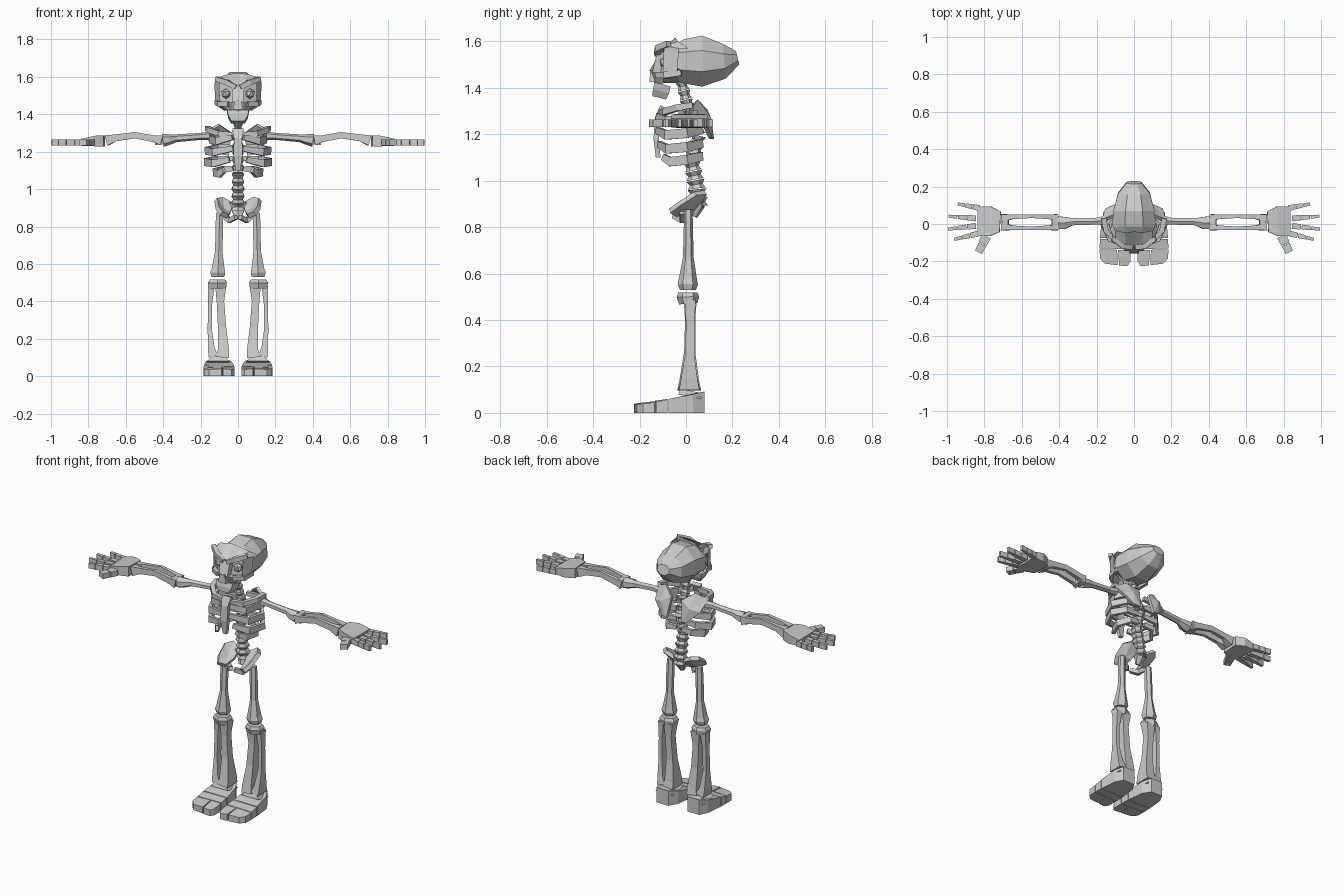
import bpy, bmesh, math
from mathutils import Vector

bone = bpy.data.materials.new("bone_grey")
bone.diffuse_color = (0.6, 0.6, 0.6, 1)


def finish(name, bm, mirror=False, merge=False, thick=0):
    bmesh.ops.recalc_face_normals(bm, faces=bm.faces)
    me = bpy.data.meshes.new(name)
    bm.to_mesh(me)
    bm.free()
    me.materials.append(bone)
    ob = bpy.data.objects.new(name, me)
    bpy.context.collection.objects.link(ob)
    if thick:
        s = ob.modifiers.new("thickness", "SOLIDIFY")
        s.thickness, s.offset = thick, 0
    if mirror:
        m = ob.modifiers.new("mirror", "MIRROR")
        m.use_mirror_merge = merge
    return ob


def tube(name, path, sides=4, mirror=True):
    """Skin rings (x, y, z, half width, half depth) along a path."""
    pts = [Vector(p[:3]) for p in path]
    span = pts[-1] - pts[0]
    upright = abs(span.z) > max(abs(span.x), abs(span.y))
    hint = Vector((0, 1, 0)) if upright else Vector((0, 0, 1))
    k = 1 / math.cos(math.pi / sides)
    bm, rings = bmesh.new(), []
    for i, p in enumerate(path):
        t = (pts[min(i + 1, len(pts) - 1)] - pts[max(i - 1, 0)]).normalized()
        side = t.cross(hint).normalized()
        up = side.cross(t)
        ring = []
        for j in range(sides):
            a = 2 * math.pi * (j + 0.5) / sides
            ring.append(bm.verts.new(pts[i] + side * p[3] * k * math.cos(a)
                                     + up * p[4] * k * math.sin(a)))
        rings.append(ring)
    for r, s in zip(rings, rings[1:]):
        for j in range(sides):
            n = (j + 1) % sides
            bm.faces.new((r[j], r[n], s[n], s[j]))
    bm.faces.new(rings[0])
    bm.faces.new(rings[-1])
    return finish(name, bm, mirror)


def plate(name, outline, centre, thick):
    """Fan of flat faces around a centre point, thickened and mirrored."""
    bm = bmesh.new()
    c = bm.verts.new(centre)
    vs = [bm.verts.new(p) for p in outline]
    for a, b in zip(vs, vs[1:] + vs[:1]):
        bm.faces.new((c, a, b))
    return finish(name, bm, True, thick=thick)


def prism(name, outline, z0, tops):
    """Footprint outline extruded from z0 up to a height per corner."""
    bm = bmesh.new()
    lo = [bm.verts.new((x, y, z0)) for x, y in outline]
    hi = [bm.verts.new((x, y, z)) for (x, y), z in zip(outline, tops)]
    n = len(lo)
    bm.faces.new(lo)
    bm.faces.new(hi)
    for i in range(n):
        bm.faces.new((lo[i], lo[(i + 1) % n], hi[(i + 1) % n], hi[i]))
    return finish(name, bm, True)


# Cranium
tube("cranium", [(0, -.06, 1.525, .10, .06), (0, -.02, 1.515, .118, .093),
                 (0, .07, 1.515, .110, .110), (0, .165, 1.515, .085, .075),
                 (0, .222, 1.53, .04, .03)], 8, False)

# Face mask with sunken eye sockets
rows = [[(0, -.04, 1.62), (.05, -.045, 1.615), (.10, -.035, 1.60), (.118, .01, 1.57)],
        [(0, -.115, 1.545), (.035, -.125, 1.555), (.10, -.095, 1.58), (.127, -.03, 1.57)],
        [(0, -.157, 1.475), (.028, -.145, 1.465), (.10, -.10, 1.455), (.12, -.04, 1.45)],
        [(0, -.135, 1.415), (.03, -.128, 1.415), (.055, -.095, 1.42), (.075, -.03, 1.42)]]
bm = bmesh.new()
grid = [[bm.verts.new(p) for p in row] for row in rows]
for i in range(3):
    for j in range(3):
        f = bm.faces.new((grid[i][j], grid[i + 1][j], grid[i + 1][j + 1], grid[i][j + 1]))
        if (i, j) == (1, 1):
            socket = f
bmesh.ops.inset_individual(bm, faces=[socket], thickness=.010)
for v in socket.verts:
    v.co.y += .035
finish("face", bm, True, True)

bm = bmesh.new()
bmesh.ops.create_icosphere(bm, subdivisions=1, radius=.028)
bmesh.ops.translate(bm, verts=bm.verts, vec=(.064, -.088, 1.51))
finish("eye", bm, True)
tube("brow", [(.012, -.125, 1.545, .012, .012), (.06, -.118, 1.57, .014, .014),
              (.115, -.075, 1.59, .012, .012)])
tube("cheekbone", [(.05, -.125, 1.455, .01, .012), (.10, -.09, 1.455, .012, .014),
                   (.115, -.02, 1.465, .01, .012)])
tube("nose", [(0, -.135, 1.475, .016, .02), (0, -.135, 1.425, .028, .022)], 4, False)
tube("jaw", [(0, -.10, 1.415, .058, .035), (0, -.108, 1.385, .052, .036),
             (0, -.115, 1.357, .036, .03)], 4, False)

# Spine: tapered vertebrae following an S curve
curve = [(1.43, -.02), (1.31, .01), (1.20, .055), (1.08, .025), (.98, .045), (.89, .055)]


def spine_y(z):
    for (z0, y0), (z1, y1) in zip(curve, curve[1:]):
        if z >= z1:
            return y0 + (y1 - y0) * (z0 - z) / (z0 - z1)
    return curve[-1][1]


for i in range(14):
    z = 1.425 - i * .0385
    r = .02 + .0009 * i
    tube("vertebra", [(0, spine_y(z), z, r * 1.15, r * 1.15),
                      (0, spine_y(z - .018), z - .018, r * .8, r * .8),
                      (0, spine_y(z - .035), z - .035, r * 1.1, r * 1.1)], 6, False)

# Rib cage
for z, w, d, front in [(1.265, .145, 1.0, .03), (1.205, .168, 1.0, .025),
                       (1.145, .172, .95, .045), (1.09, .125, .8, .075)]:
    tube("rib", [(.02, .06, z + .02, .010, .012), (w * .65, .065, z + .015, .010, .018),
                 (w, .005, z, .010, .021), (w * .78, -.085 * d, z - .008, .010, .02),
                 (front, -.122 * d, z + .012, .009, .014)])
tube("sternum", [(0, -.10, 1.32, .03, .012), (0, -.122, 1.27, .022, .012),
                 (0, -.128, 1.18, .024, .012), (0, -.12, 1.10, .012, .01)], 4, False)
tube("collar_bone", [(.02, -.105, 1.29, .012, .014), (.10, -.09, 1.297, .013, .014),
                     (.15, -.035, 1.315, .014, .014), (.162, .03, 1.325, .014, .012)])
plate("shoulder_blade", [(.165, .02, 1.31), (.10, .045, 1.345), (.035, .085, 1.30),
                         (.05, .112, 1.18), (.085, .105, 1.185), (.15, .075, 1.25)],
      (.095, .10, 1.265), .018)

# Pelvis
tube("sacrum", [(0, .05, .93, .045, .025), (0, .055, .89, .035, .022),
                (0, .035, .845, .015, .012)], 6, False)
plate("hip_wing", [(.03, .065, .92), (.085, .082, .95), (.118, .04, .945),
                   (.112, -.03, .90), (.09, -.07, .87), (.055, -.045, .855), (.04, .02, .875)],
      (.08, .015, .885), .024)
tube("hip_ring", [(.085, -.01, .868, .018, .014), (.045, -.015, .832, .014, .014),
                  (.012, -.05, .85, .012, .012)])

# Arms
tube("upper_arm", [(.155, .02, 1.284, .024, .02), (.20, .015, 1.282, .018, .016),
                   (.33, .012, 1.272, .019, .018), (.37, .006, 1.265, .032, .025),
                   (.402, .006, 1.26, .034, .03)], 6)
for y, name in [(.032, "forearm_back_bone"), (-.014, "forearm_front_bone")]:
    bow = .006 if y > 0 else -.006
    tube(name, [(.412, y, 1.26, .020, .026), (.445, y + bow, 1.268, .013, .018),
                (.55, y + bow * 1.5, 1.288, .009, .017), (.65, y + bow, 1.275, .012, .018),
                (.703, y, 1.26, .021, .028)])
tube("elbow", [(.405, .008, 1.26, .025, .022), (.44, .01, 1.262, .03, .025)])
tube("wrist", [(.67, .01, 1.265, .03, .018), (.704, .01, 1.26, .04, .026)])

# Hands
tube("palm", [(.715, .012, 1.258, .055, .03), (.765, .015, 1.257, .078, .028),
              (.835, .014, 1.25, .078, .019)])
for (x0, y0), (x1, y1) in [((.825, .085), (.945, .108)), ((.845, .030), (.995, .042)),
                           ((.845, -.010), (.999, -.028)), ((.835, -.052), (.965, -.083)),
                           ((.79, -.065), (.832, -.155))]:
    thumb = y1 < -.1
    joints = 2 if thumb else 3
    for k in range(joints):
        a, b = k / joints, (k + .92) / joints
        r = (.026 if thumb else .016) - .003 * k
        tube("finger_joint", [(x0 + (x1 - x0) * t, y0 + (y1 - y0) * t, 1.248, w, .016)
                              for t, w in ((a, r), (b, r - .002))])

# Legs
tube("thigh_bone", [(.098, .01, .875, .018, .016), (.100, .01, .80, .021, .017),
                    (.103, .01, .67, .019, .02), (.106, .008, .575, .034, .034),
                    (.108, .008, .553, .040, .038), (.108, .008, .53, .034, .03)], 6)
tube("knee", [(.11, .008, .518, .040, .036), (.11, .008, .50, .050, .042),
              (.11, .01, .47, .046, .034)], 6)
tube("shin_bone", [(.092, .018, .485, .030, .028), (.094, .018, .40, .020, .022),
                   (.085, .016, .26, .022, .024), (.078, .014, .14, .030, .042),
                   (.082, .014, .10, .034, .05)])
tube("calf_bone", [(.143, .018, .485, .018, .024), (.150, .018, .38, .011, .018),
                   (.151, .016, .25, .011, .02), (.143, .014, .15, .018, .035),
                   (.132, .014, .105, .026, .044)])

# Feet: heel, instep and toes
prism("heel", [(.065, .08), (.145, .08), (.172, .03), (.182, -.075), (.022, -.075), (.035, .03)],
      0, [.092, .092, .08, .06, .06, .08])
tube("ankle", [(.105, .015, .07, .06, .05), (.105, .02, .095, .035, .045)])
prism("instep", [(.022, -.08), (.182, -.08), (.184, -.13), (.02, -.135)],
      0, [.06, .058, .047, .052])
prism("big_toe", [(.02, -.14), (.085, -.138), (.08, -.222), (.035, -.225), (.02, -.20)],
      0, [.05, .05, .04, .036, .04])
prism("outer_toes", [(.09, -.138), (.184, -.135), (.182, -.185), (.155, -.212), (.088, -.22)],
      0, [.05, .045, .04, .036, .04])
